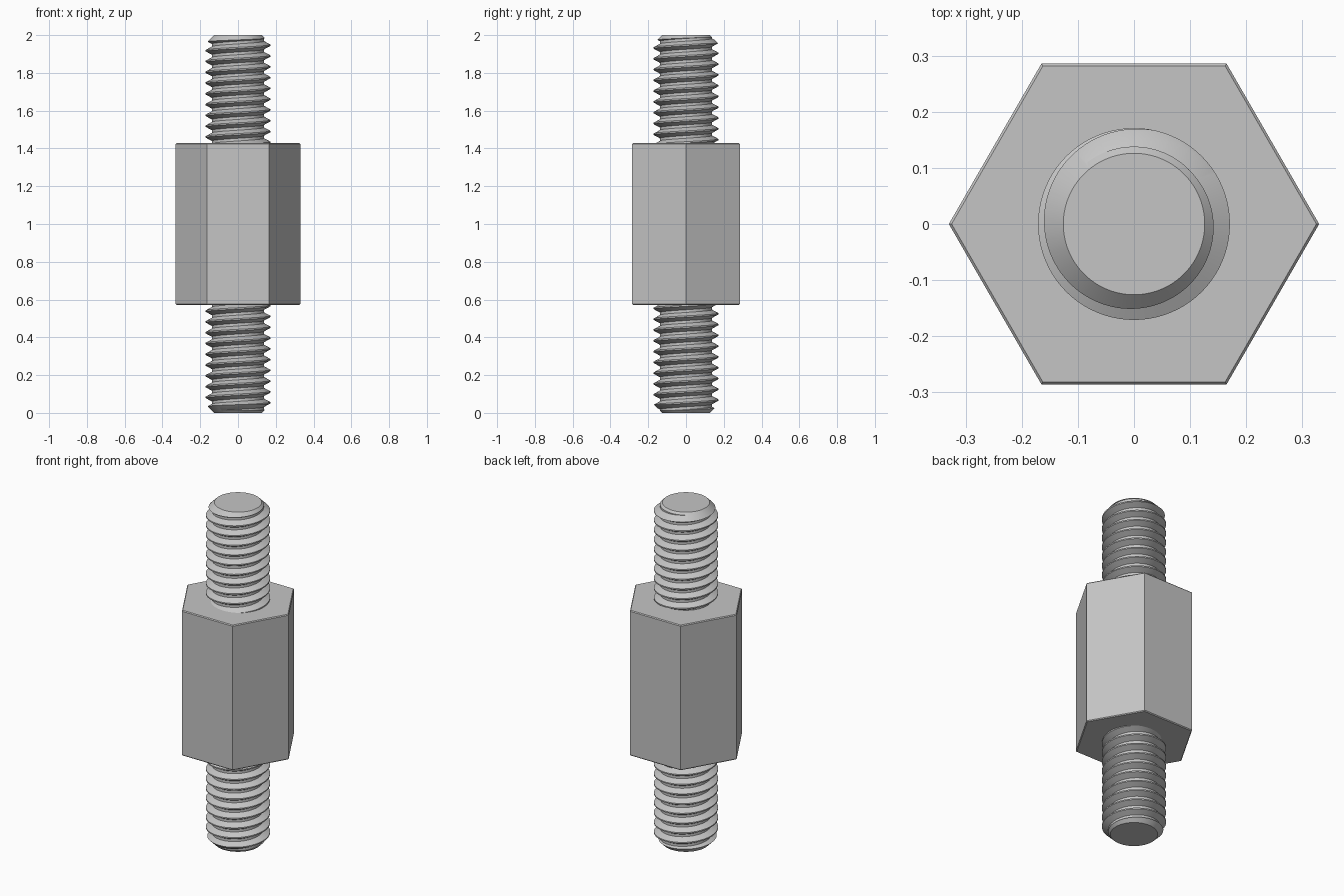
import bpy, bmesh, math
from mathutils import Matrix

if "Cube" in bpy.data.objects:
    bpy.data.objects.remove(bpy.data.objects["Cube"], do_unlink=True)

HEX_LOW, HEX_HIGH, HEX_R = 0.5725, 1.4275, 0.33
PITCH, CREST, ROOT, TIP = 0.0571, 0.171, 0.138, 0.126
SEGS = 80

steel = bpy.data.materials.new("plain steel grey")
steel.use_nodes = True
grey = (0.56, 0.56, 0.56, 1)
steel.diffuse_color = grey
steel.node_tree.nodes["Principled BSDF"].inputs["Base Color"].default_value = grey


def make_object(name, bm):
    bmesh.ops.recalc_face_normals(bm, faces=bm.faces[:])
    mesh = bpy.data.meshes.new(name)
    bm.to_mesh(mesh)
    bm.free()
    mesh.materials.append(steel)
    obj = bpy.data.objects.new(name, mesh)
    bpy.context.scene.collection.objects.link(obj)
    return obj


def lathe(name, profile, segs):
    """Closed solid from (radius, height) rings, capped at both ends."""
    bm = bmesh.new()
    rings = [[bm.verts.new((r * math.cos(math.tau * i / segs),
                            r * math.sin(math.tau * i / segs), z))
              for i in range(segs)] for r, z in profile]
    for low, high in zip(rings, rings[1:]):
        for i in range(segs):
            j = (i + 1) % segs
            bm.faces.new((low[i], low[j], high[j], high[i]))
    bm.faces.new(rings[0])
    bm.faces.new(rings[-1])
    return make_object(name, bm)


def threaded_rod(name, start, turns):
    """Right-hand helical thread, each turn joining the one above it."""
    bm = bmesh.new()
    section = [(-1 / 16, CREST), (1 / 16, CREST), (3 / 8, ROOT), (5 / 8, ROOT)]
    rows = [(start + (t + f) * PITCH, r) for t in range(turns) for f, r in section]
    step = len(section)
    cols = []
    for i in range(SEGS):
        a = math.tau * i / SEGS
        cols.append([bm.verts.new((r * math.cos(a), r * math.sin(a), z + PITCH * i / SEGS))
                     for z, r in rows])
    cols.append(cols[0][step:])          # seam climbs one pitch
    for a, b in zip(cols, cols[1:]):
        for j in range(min(len(a), len(b)) - 1):
            bm.faces.new((a[j], b[j], b[j + 1], a[j + 1]))
    # Close each end with a fan to the axis
    middle = start + turns * PITCH / 2
    open_edges = [e for e in bm.edges if e.is_boundary]
    apexes = [bm.verts.new((0, 0, start + PITCH / 2)),
              bm.verts.new((0, 0, start + (turns - 0.5) * PITCH))]
    for e in open_edges:
        apex = apexes[0] if e.verts[0].co.z < middle else apexes[1]
        bm.faces.new((e.verts[0], e.verts[1], apex))
    loose = [v for v in bm.verts if not v.link_faces]
    bmesh.ops.delete(bm, geom=loose, context='VERTS')
    return make_object(name, bm)


# Hexagonal body with a fine chamfer on both ends
c = 0.005
body = lathe("hex_body", [(HEX_R - c, HEX_LOW), (HEX_R, HEX_LOW + c),
                          (HEX_R, HEX_HIGH - c), (HEX_R - c, HEX_HIGH)], 6)

# Upper threaded stud, trimmed to a conical tip
stud = threaded_rod("upper_stud", 2.0035 - 13 * PITCH, 17)
trim = lathe("tip_trim", [(0.2, HEX_HIGH - 0.02), (0.2, 1.8 + TIP), (TIP, 2.0)], 128)
trim.hide_render = True
cut = stud.modifiers.new("trim", 'BOOLEAN')
cut.operation = 'INTERSECT'
cut.solver = 'EXACT'
cut.object = trim
bpy.context.view_layer.update()
trimmed = bpy.data.meshes.new_from_object(
    stud.evaluated_get(bpy.context.evaluated_depsgraph_get()))
stud.modifiers.clear()
stud.data = trimmed
bpy.data.objects.remove(trim, do_unlink=True)

# Lower stud is the upper one turned end for end
lower = bpy.data.objects.new("lower_stud", stud.data.copy())
bpy.context.scene.collection.objects.link(lower)
lower.data.transform(Matrix.Translation((0, 0, 2)) @ Matrix.Rotation(math.pi, 4, 'X'))

# Smooth the thread, keep its edges sharp
bpy.ops.object.select_all(action='DESELECT')
for obj in (stud, lower):
    obj.select_set(True)
bpy.context.view_layer.objects.active = stud
bpy.ops.object.shade_smooth_by_angle(angle=math.radians(25))
